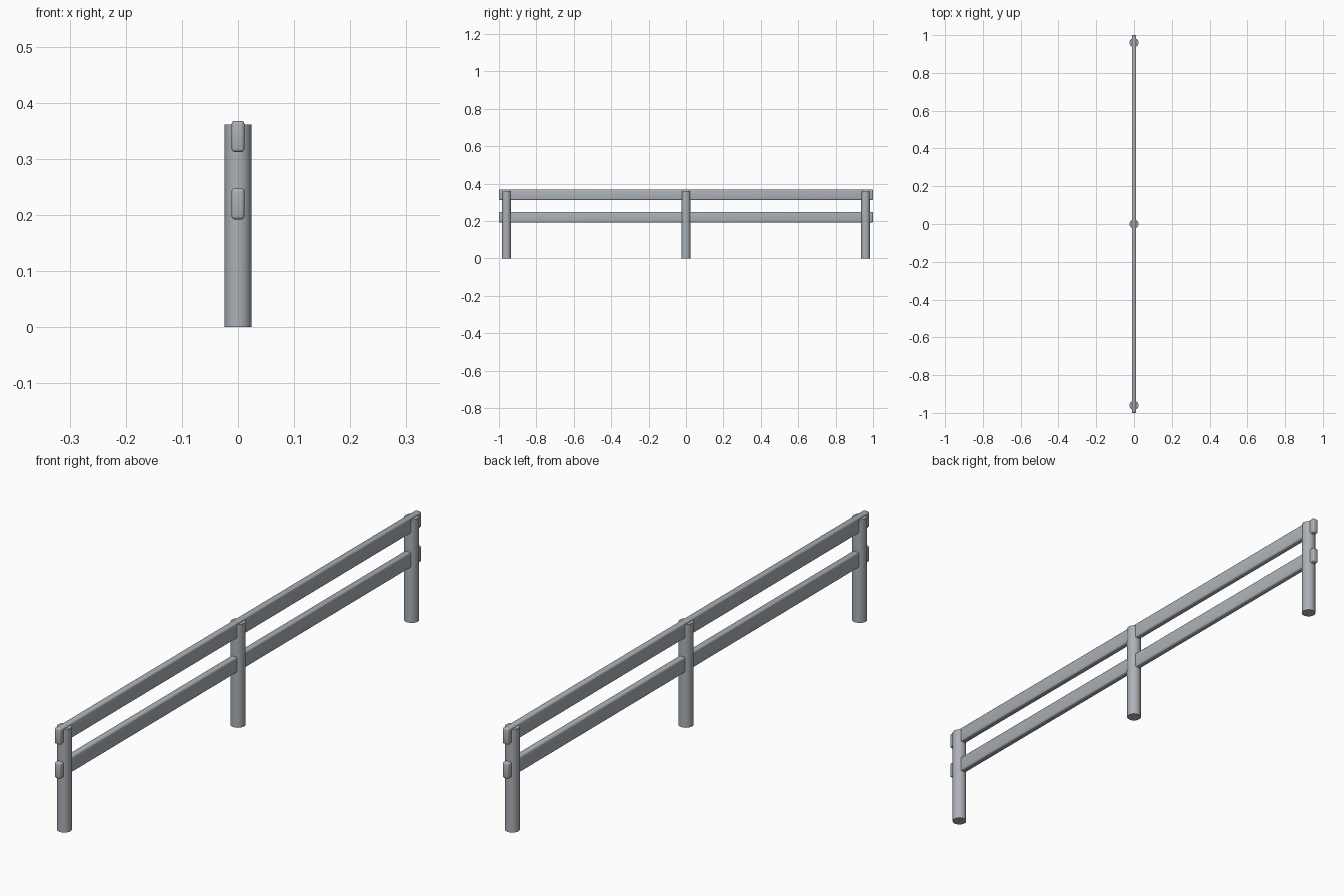
import bpy
import math

if "Cube" in bpy.data.objects:
    bpy.data.objects.remove(bpy.data.objects["Cube"])

# Cool grey finish
grey = bpy.data.materials.new("cool_grey")
grey.diffuse_color = (0.41, 0.44, 0.47, 1)
grey.use_nodes = True
grey.node_tree.nodes["Principled BSDF"].inputs["Base Color"].default_value = grey.diffuse_color


def finish(obj):
    obj.data.materials.append(grey)
    bpy.ops.object.select_all(action='DESELECT')
    obj.select_set(True)
    bpy.context.view_layer.objects.active = obj
    bpy.ops.object.shade_smooth_by_angle(angle=math.radians(35))


def post(name, y, radius=0.024, height=0.361):
    bpy.ops.mesh.primitive_cylinder_add(vertices=32, radius=radius, depth=height,
                                        location=(0, y, height / 2))
    obj = bpy.context.object
    obj.name = name
    finish(obj)


def rail(name, z0, z1, width=0.023, length=2.0):
    bpy.ops.mesh.primitive_cube_add(size=1, location=(0, 0, (z0 + z1) / 2))
    obj = bpy.context.object
    obj.name = name
    obj.scale = (width, length, z1 - z0)
    bpy.ops.object.transform_apply(location=False, rotation=False, scale=True)
    # Softened timber edges
    bevel = obj.modifiers.new("rounded_edges", 'BEVEL')
    bevel.width = 0.006
    bevel.segments = 3
    bpy.ops.object.modifier_apply(modifier=bevel.name)
    finish(obj)


# Round posts
for name, y in (("front_post", -0.96), ("middle_post", 0), ("back_post", 0.96)):
    post(name, y)

# Long rails running through the posts
rail("upper_rail", 0.312, 0.368)
rail("lower_rail", 0.192, 0.248)
